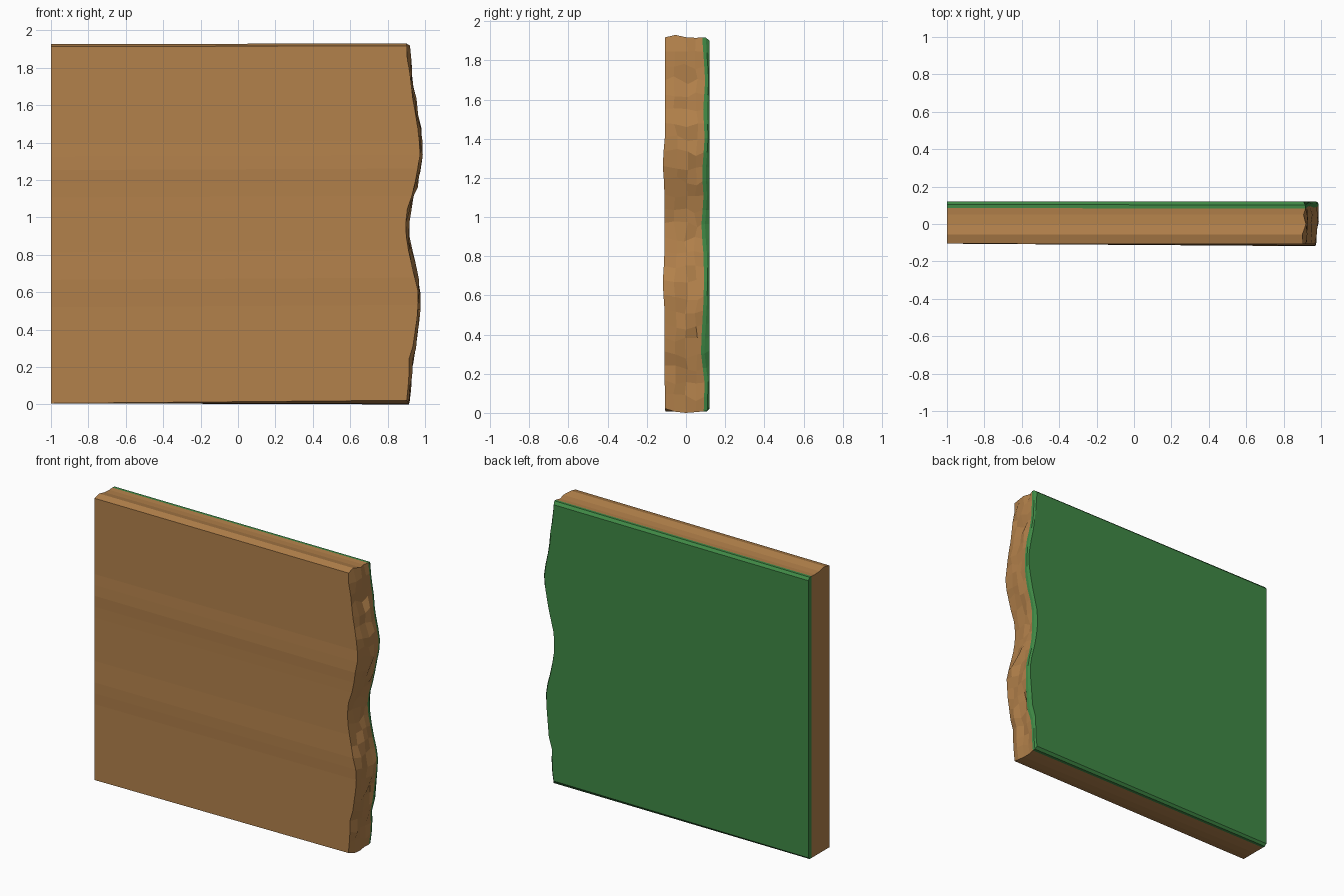
import bpy, random

if "Cube" in bpy.data.objects:
    bpy.data.objects.remove(bpy.data.objects["Cube"])

random.seed(4)
ROWS = 27

# Rough end outline (z, x), grass boundary (z, y) and front edge (z, y)
END = [(0, .91), (.1, .922), (.24, .925), (.32, .95), (.42, .958), (.58, .972), (.68, .955),
       (.78, .928), (.92, .908), (1.02, .91), (1.1, .93), (1.2, .955), (1.37, .985),
       (1.5, .968), (1.6, .945), (1.75, .925), (1.93, .91)]
GRASS_Y = [(0, .09), (.15, .095), (.32, .075), (.5, .086), (.65, .092), (.8, .09), (.95, .078),
           (1.1, .09), (1.22, .082), (1.4, .095), (1.55, .088), (1.7, .098), (1.93, .082)]
FRONT_Y = [(0, -.108), (.55, -.11), (.65, -.12), (.8, -.11), (1.15, -.11), (1.28, -.12),
           (1.4, -.108), (1.93, -.108)]
# Slab cross-section columns: y, bottom z, top z, x offset at the rough end
COLS = [(-.108, .022, 1.917, -.008), (-.055, .006, 1.93, 0), (0, 0, 1.918, 0), (.05, .004, 1.915, .003),
        (.085, .008, 1.917, .006), (.105, .01, 1.917, .004), (.12, .03, 1.9, -.006)]


def lerp(table, z):
    for (a, p), (b, q) in zip(table, table[1:]):
        if z <= b:
            return p + (q - p) * (z - a) / (b - a)
    return table[-1][1]


def material(name, color):
    m = bpy.data.materials.new(name)
    m.diffuse_color = color
    m.use_nodes = True
    m.node_tree.nodes["Principled BSDF"].inputs["Base Color"].default_value = m.diffuse_color
    return m


# Shared grids: straight end at x = -1, broken end on the right
left, right = [], []
for c, (y, zb, zt, off) in enumerate(COLS):
    lcol, rcol = [], []
    for r in range(ROWS):
        t = r / (ROWS - 1)
        inner = 0 < r < ROWS - 1
        z = zb + (zt - zb) * t
        lb = .006 if c < 6 else .02
        lcol.append((-1, -.105 if c == 0 else y, lb + (zt - .004 - lb) * t))
        jit = .011 if c in (1, 2, 3) else .005
        x = lerp(END, z) + off + (random.uniform(-jit, jit) if c < 4 else 0)
        ry = y
        if c == 0:
            ry = lerp(FRONT_Y, z)
        elif c in (4, 5):
            ry = lerp(GRASS_Y, z) + (.018 if c == 5 else 0)
        elif c < 4:
            ry += random.uniform(-.012, .012) * inner
            z += random.uniform(-.018, .018) * inner
        rcol.append((min(x, 1), ry, z))
    left.append(lcol)
    right.append(rcol)


def slab(name, cols, outer, mat):
    """Lofts the chosen columns from the straight end to the broken end."""
    verts, faces, n = [], [], len(cols)
    for c in cols:
        verts += left[c] + right[c]
    L = lambda c, r: c * 2 * ROWS + r
    R = lambda c, r: L(c, r) + ROWS
    for c in range(n - 1):
        for r in range(ROWS - 1):
            faces.append((R(c, r), R(c + 1, r), R(c + 1, r + 1), R(c, r + 1)))
            faces.append((L(c, r), L(c, r + 1), L(c + 1, r + 1), L(c + 1, r)))
        t = ROWS - 1
        faces.append((L(c, t), R(c, t), R(c + 1, t), L(c + 1, t)))
        faces.append((L(c, 0), L(c + 1, 0), R(c + 1, 0), R(c, 0)))
    for r in range(ROWS - 1):
        f = (L(outer, r), R(outer, r), R(outer, r + 1), L(outer, r + 1))
        faces.append(f if outer == 0 else f[::-1])
    me = bpy.data.meshes.new(name)
    me.from_pydata(verts, [], faces)
    me.materials.append(mat)
    bpy.context.collection.objects.link(bpy.data.objects.new(name, me))


# Soil body and the grass layer on its back
slab("soil_body", [0, 1, 2, 3, 4], 0, material("soil", (.45, .22, .07, 1)))
slab("grass_layer", [4, 5, 6], 2, material("grass", (.05, .25, .06, 1)))
